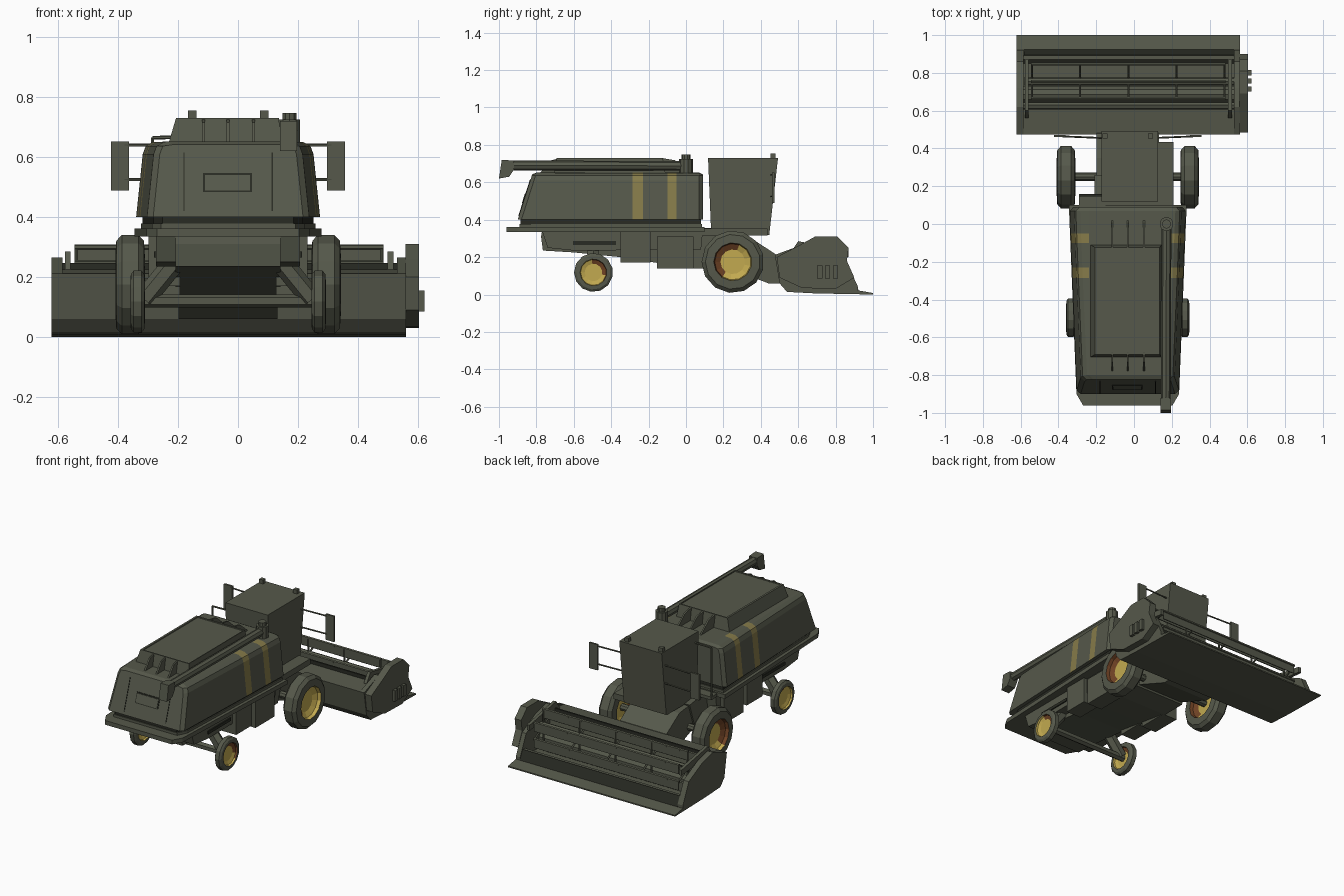
import bpy, bmesh, math
from mathutils import Vector

CX = -0.033  # centre line of the machine


def material(name, rgb):
    m = bpy.data.materials.new(name)
    m.diffuse_color = (*rgb, 1)
    return m


OLIVE = material("olive paint", (0.092, 0.099, 0.070))
DARK = material("dark trim", (0.022, 0.024, 0.017))
STRIPE = material("faded gold stripe", (0.24, 0.20, 0.068))
GOLD = material("gold rim", (0.54, 0.40, 0.080))
BROWN = material("rust brown", (0.16, 0.055, 0.018))


def finish(name, bm, mats):
    bmesh.ops.recalc_face_normals(bm, faces=bm.faces[:])
    me = bpy.data.meshes.new(name)
    bm.to_mesh(me)
    bm.free()
    for m in mats:
        me.materials.append(m)
    ob = bpy.data.objects.new(name, me)
    bpy.context.collection.objects.link(ob)
    return ob


def prism(name, pts, a, b, axis="x", mat=OLIVE):
    """Extrude a profile: (y,z) along x, or (x,y) along z."""
    bm = bmesh.new()
    put = (lambda p, t: (t, p[0], p[1])) if axis == "x" else (lambda p, t: (p[0], p[1], t))
    rings = [[bm.verts.new(put(p, t)) for p in pts] for t in (a, b)]
    bm.faces.new(rings[0])
    bm.faces.new(rings[1])
    n = len(pts)
    for i in range(n):
        j = (i + 1) % n
        bm.faces.new((rings[0][i], rings[0][j], rings[1][j], rings[1][i]))
    return finish(name, bm, [mat])


def box(name, x, y, z, mat=OLIVE):
    return prism(name, [(x[0], y[0]), (x[1], y[0]), (x[1], y[1]), (x[0], y[1])], z[0], z[1], "z", mat)


def tube(name, p, q, r, n=8, mat=OLIVE):
    p, q = Vector(p), Vector(q)
    bm = bmesh.new()
    bmesh.ops.create_cone(bm, cap_ends=True, segments=n, radius1=r, radius2=r, depth=(q - p).length)
    rot = (q - p).to_track_quat("Z", "Y")
    for v in bm.verts:
        v.co = rot @ v.co + (p + q) / 2
    return finish(name, bm, [mat])


def loft(name, rings, mats, rule=None):
    bm = bmesh.new()
    vs = [[bm.verts.new(p) for p in r] for r in rings]
    n = len(vs[0])
    for a, b in zip(vs, vs[1:]):
        for i in range(n):
            j = (i + 1) % n
            bm.faces.new((a[i], a[j], b[j], b[i]))
    bm.faces.new(vs[0])
    bm.faces.new(vs[-1])
    if rule:
        for f in bm.faces:
            f.material_index = rule(f.calc_center_median())
    return finish(name, bm, mats)


def wheel(name, x, y, z, r, w, rim, rust_dir, n=13):
    """Faceted tyre with dished rims on both sides."""
    half = [(0.12, rim * 0.68), (0.28, rim), (0.5, rim + 0.03), (0.47, 0.88), (0.28, 1.0)]
    prof = [(-a, q) for a, q in half] + [(a, q) for a, q in reversed(half)]
    rings = [[(x + a * w, y + q * r * math.cos(t), z + q * r * math.sin(t))
              for t in [2 * math.pi * (k + 0.5) / n for k in range(n)]] for a, q in prof]

    def rule(c):
        d = math.hypot(c.y - y, c.z - z) / r
        if d > rim:
            return 0
        return 2 if d > rim * 0.7 and (c.y - y) * rust_dir + (c.z - z) * 0.4 > 0.02 else 1
    return loft(name, rings, [OLIVE, GOLD, BROWN], rule)


# ---- main body: lofted cross-sections, stripes coloured by position
def half_width(y):
    return 0.27 + 0.038 * (y + 0.9)


def section(y, inset=0.0, slope=0.0):
    w, pts = half_width(y) - inset, []
    side = [(w, 0.40), (w - 0.022, 0.61), (w - 0.032, 0.637), (w - 0.055, 0.65 - inset * 0.5), (0.205, 0.652 - inset * 0.5)]
    if inset:
        side[-1] = (0.185, side[-1][1])
    for px, pz in side + [(-a, b) for a, b in reversed(side)]:
        pts.append((CX + px, y + slope * (pz - 0.4), pz))
    return pts


def striped(c):
    on = -0.285 < c.y < -0.23 or -0.10 < c.y < -0.05
    return 1 if on and abs(c.x - CX) > 0.205 and c.z > 0.405 else 0


rings = [section(-0.90, 0.02, 0.32), section(-0.88, 0, 0.32)]
rings += [section(y) for y in (-0.285, -0.23, -0.10, -0.05, 0.07)] + [section(0.09, 0.02)]
loft("body_shell", rings, [OLIVE, STRIPE], striped)


def outline(y0, y1, off, chamfer):
    a, b = half_width(y0) + off, half_width(y1) + off
    right = [(b, y1), (a, y0 + 0.06), (a - chamfer, y0)]
    return [(CX + x, y) for x, y in right] + [(CX - x, y) for x, y in reversed(right)]


prism("body_skirt", outline(-0.885, 0.08, -0.022, 0.03), 0.355, 0.402, "z", DARK)
prism("body_skirt_rail", outline(-0.89, 0.085, -0.016, 0.03), 0.362, 0.378, "z")
prism("deck", outline(-0.96, 0.10, 0.004, 0.035), 0.335, 0.362, "z")


# ---- rear panel details
def rear(x0, x1, z0, z1, lift, name, mat):
    f = lambda z: -0.90 + 0.32 * (z - 0.4)
    prism(name, [(f(z0) - lift, z0), (f(z1) - lift, z1), (f(z1) + 0.01, z1), (f(z0) + 0.01, z0)], x0, x1, "x", mat)


rear(-0.116, 0.046, 0.483, 0.547, 0.003, "rear_panel_frame", DARK)
rear(-0.110, 0.040, 0.489, 0.541, 0.006, "rear_panel", OLIVE)
for s in (-1, 1):
    rear(CX + s * 0.147 - 0.002, CX + s * 0.147 + 0.002, 0.42, 0.615, 0.003, "rear_seam", DARK)

# ---- grain tank cover with ribs
x0, x1, ya, yb = -0.222, 0.142, -0.70, -0.115
tank = [[(x0 + i, ya + i * 0.6, z), (x1 - i * 0.4, ya + i * 0.6, z), (x1 - i * 0.4, yb - i * 0.6, z), (x0 + i, yb - i * 0.6, z)]
        for i, z in ((-0.01, 0.645), (0.015, 0.73), (0.028, 0.73), (0.03, 0.725))]
loft("tank_cover", tank, [OLIVE])
for x in (-0.115, -0.033, 0.052):
    prism("front_rib", [(-0.13, 0.64), (-0.13, 0.73), (-0.06, 0.718), (0.02, 0.65), (0.02, 0.64)], x - 0.005, x + 0.005)
    prism("rear_rib", [(-0.68, 0.64), (-0.68, 0.728), (-0.73, 0.715), (-0.78, 0.65), (-0.78, 0.64)], x - 0.005, x + 0.005)

# ---- unloading auger
tube("auger_pivot", (0.172, 0, 0.64), (0.172, 0, 0.725), 0.037, 10)
tube("auger_cap", (0.172, 0, 0.725), (0.172, 0, 0.748), 0.024, 10)
tube("auger_tube", (0.172, 0, 0.688), (0.168, -0.94, 0.690), 0.026, 8)
prism("auger_spout", [(-1.0, 0.62), (-0.945, 0.63), (-0.92, 0.668), (-0.92, 0.716), (-0.985, 0.72)], 0.140, 0.197)

# ---- cab, lights, mirrors, handrail
prism("cab", [(0.118, 0.73), (0.492, 0.73), (0.445, 0.318), (0.135, 0.318)], -0.172, 0.128)
box("cab_platform", (-0.172, 0.208), (0.06, 0.435), (0.315, 0.352))
box("step_platform", (-0.29, -0.15), (0.06, 0.16), (0.335, 0.355))
for s in (-1, 1):
    box("roof_light", (CX + s * 0.12 - 0.014, CX + s * 0.12 + 0.014), (0.452, 0.478), (0.725, 0.755))
    box("mirror", (CX + s * 0.36 - 0.03, CX + s * 0.36 + 0.03), (0.46, 0.472), (0.488, 0.652))
    for z in (0.525, 0.64):
        tube("mirror_arm", (CX + s * 0.13, 0.455, z), (CX + s * 0.345, 0.464, z), 0.005, 5)
tube("handrail_post", (-0.285, 0.15, 0.35), (-0.285, 0.15, 0.665), 0.006, 6)
tube("handrail_bar", (-0.285, 0.15, 0.665), (-0.17, 0.15, 0.667), 0.006, 6)

# ---- lower hull and side boxes
prism("lower_hull", [(-0.77, 0.34), (-0.775, 0.31), (-0.765, 0.235), (-0.60, 0.225), (-0.35, 0.20), (-0.16, 0.17),
                     (0.04, 0.14), (0.2, 0.14), (0.26, 0.32), (0.1, 0.34)], CX - 0.175, CX + 0.175)
for s in (-1, 1):
    a, b = sorted((CX + s * 0.16, CX + s * 0.265))
    box("side_tank", (a, b), (-0.35, -0.19), (0.17, 0.34))
    box("side_cabinet", (a, b), (-0.155, 0.04), (0.14, 0.31))
    a, b = sorted((CX + s * 0.16, CX + s * 0.24))
    prism("hull_flank", [(-0.77, 0.34), (-0.74, 0.25), (-0.60, 0.235), (0.08, 0.24), (0.09, 0.34)], a, b)
    c, d = sorted((CX + s * 0.23, CX + s * 0.247))
    box("belt_slot", (c, d), (-0.605, -0.375), (0.266, 0.285), DARK)
    tube("axle_strut", (CX + s * 0.28, -0.495, 0.125), (CX + s * 0.17, -0.495, 0.26), 0.036, 6)

# ---- axles and wheels
tube("rear_axle", (CX - 0.3, -0.495, 0.12), (CX + 0.3, -0.495, 0.12), 0.022, 6)
tube("front_axle", (CX - 0.31, 0.25, 0.175), (CX + 0.31, 0.25, 0.175), 0.022, 8)
for s in (-1, 1):
    wheel("front_wheel", CX + s * 0.327, 0.25, 0.175, 0.167, 0.098, 0.58, -1)
    wheel("rear_wheel", CX + s * 0.302, -0.495, 0.118, 0.104, 0.048, 0.66, 0.6)

# ---- feeder house and header
prism("feeder_house", [(0.18, 0.32), (0.35, 0.30), (0.48, 0.215), (0.52, 0.06), (0.44, 0.06), (0.18, 0.16)], CX - 0.165, CX + 0.165)
prism("header_trough", [(0.475, 0.212), (0.50, 0.06), (0.54, 0.014), (0.69, 0.006), (1.0, 0.0), (1.0, 0.008), (0.92, 0.022),
                        (0.892, 0.08), (0.87, 0.08), (0.85, 0.03), (0.70, 0.03), (0.63, 0.08), (0.61, 0.225)], -0.622, 0.56)
box("rear_lip", (-0.60, 0.545), (0.605, 0.615), (0.20, 0.247), DARK)
prism("cutter_strip", [(0.923, 0.023), (0.895, 0.083), (0.891, 0.08), (0.919, 0.021)], -0.583, 0.53, "x", DARK)
end = [(0.475, 0.212), (0.62, 0.265), (0.72, 0.24), (0.86, 0.17), (0.92, 0.04), (0.92, 0.008), (0.69, 0.006), (0.50, 0.06)]
for name, a, b in (("left_end_plate", -0.622, -0.585), ("right_end_plate", 0.53, 0.56)):
    prism(name, end, a, b)
prism("drive_housing", [(0.50, 0.09), (0.485, 0.2), (0.60, 0.26), (0.69, 0.31), (0.81, 0.31), (0.87, 0.25),
                        (0.86, 0.18), (0.90, 0.09), (0.80, 0.03), (0.62, 0.035)], 0.558, 0.604)
for y in (0.715, 0.757, 0.80):
    box("drive_fin", (0.60, 0.622), (y - 0.014, y + 0.014), (0.085, 0.155))

# ---- reel: bars with hanging slats, spokes, centre tube and lift arms
RY, RZ, RR = 0.755, 0.195, 0.105
tube("reel_shaft", (-0.58, RY, RZ), (0.53, RY, RZ), 0.022, 8)
for k in range(6):
    t = math.pi * (k + 0.5) / 3
    y, z = RY + RR * math.cos(t), RZ + RR * math.sin(t)
    tube("reel_bar", (-0.545, y, z), (0.485, y, z), 0.009, 6)
    box("reel_slat", (-0.54, 0.48), (y - 0.003, y + 0.003), (z - 0.055, z))
    for i in range(5):
        x = -0.54 + i * 0.255
        tube("reel_spoke", (x, RY, RZ), (x, y, z), 0.006, 5)
for x in (-0.568, 0.508):
    prism("reel_arm", [(0.56, 0.225), (0.60, 0.285), (0.87, 0.235), (0.87, 0.20), (0.62, 0.225)], x - 0.01, x + 0.01)
tube("feed_auger", (-0.59, 0.685, 0.085), (0.535, 0.685, 0.085), 0.045, 10)
